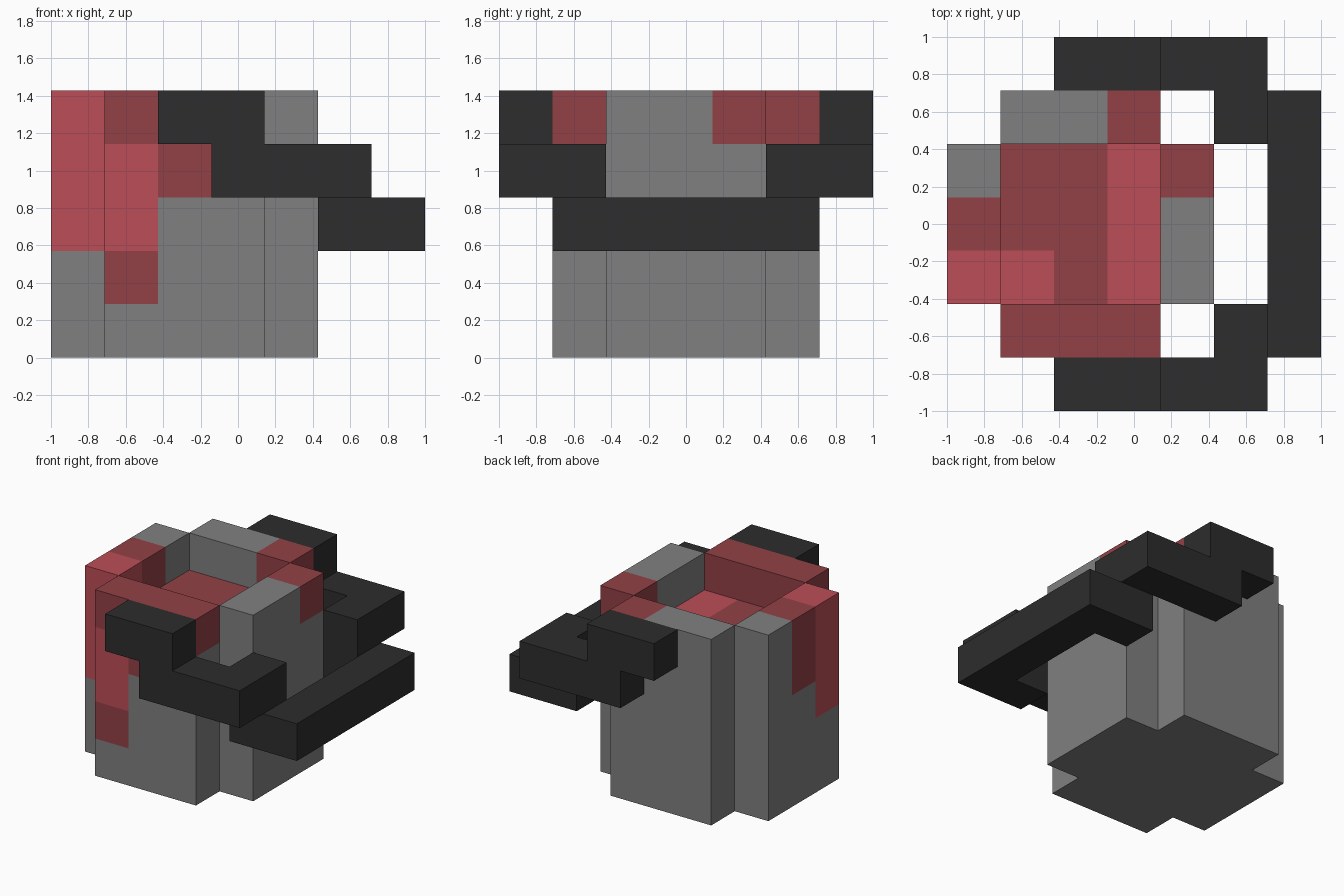
import bpy, bmesh, math
from mathutils import Vector

cube = bpy.data.objects.get("Cube")
if cube:
    bpy.data.objects.remove(cube, do_unlink=True)

U = 2 / 7                           # one block; the model fits a 7 x 7 x 5 grid
ORIGIN = Vector((-1, -1, 0))


def make_material(name, rgb):
    mat = bpy.data.materials.new(name)
    mat.use_nodes = True
    mat.diffuse_color = (*rgb, 1)
    mat.node_tree.nodes["Principled BSDF"].inputs["Base Color"].default_value = (*rgb, 1)
    return mat


GREY, BLACK, BRIGHT, DARK = range(4)
MATERIALS = [
    make_material("bucket grey", (0.216, 0.216, 0.216)),
    make_material("handle black", (0.026, 0.026, 0.026)),
    make_material("bright red", (0.50, 0.075, 0.095)),
    make_material("dark red", (0.29, 0.053, 0.061)),
]


def block(x, y, z):
    """Cells of a box given inclusive (first, last) ranges on each axis."""
    return {(i, j, k) for i in range(x[0], x[1] + 1)
            for j in range(y[0], y[1] + 1) for k in range(z[0], z[1] + 1)}


# Bucket: plus-shaped body with a sunken middle
inside = block((1, 3), (2, 4), (4, 4))
contents = block((1, 3), (2, 4), (3, 3))
bucket = block((1, 3), (1, 5), (0, 4)) | block((0, 4), (2, 4), (0, 4))
bucket -= inside | contents

# Handle: stepped arm on the front, mirrored to the back, joined by a bar
arm = (block((2, 3), (0, 0), (4, 4)) | block((3, 5), (0, 0), (3, 3))
       | block((5, 5), (1, 1), (2, 3)))
handle = arm | {(i, 6 - j, k) for i, j, k in arm} | block((6, 6), (1, 5), (2, 2))

# Red spills: later entries paint over earlier ones
SPILLS = [
    (contents, DARK),
    (block((3, 3), (2, 4), (3, 3)) | {(1, 2, 3)}, BRIGHT),
    (block((1, 3), (1, 1), (4, 4)), DARK),          # front rim
    (block((1, 1), (1, 1), (2, 3)), BRIGHT),        # front drip
    ({(1, 1, 1), (2, 1, 3)}, DARK),                 # drip ends
    (block((0, 0), (2, 2), (2, 4)), BRIGHT),        # side drips
    (block((0, 0), (3, 3), (3, 4)), DARK),
    ({(3, 5, 4), (4, 4, 4)}, DARK),                 # far rim spots
]
paint = {cell: colour for cells, colour in SPILLS for cell in cells}
solid = bucket | contents | handle


def build(name, cells, base):
    """Skin the cells with their exposed faces, one colour per cell."""
    bm = bmesh.new()
    for cell in sorted(cells):
        centre = ORIGIN + (Vector(cell) + Vector((0.5, 0.5, 0.5))) * U
        for axis in range(3):
            for sign in (-1, 1):
                near = list(cell)
                near[axis] += sign
                if tuple(near) in solid:
                    continue
                n, a, b = Vector(), Vector(), Vector()
                n[axis] = sign
                a[(axis + 1) % 3] = 1
                b[(axis + 2) % 3] = sign
                corners = [n - a - b, n + a - b, n + a + b, n - a + b]
                face = bm.faces.new([bm.verts.new(centre + c * U / 2) for c in corners])
                face.material_index = paint.get(cell, base)
    # Weld the blocks and merge flat areas of one colour
    bmesh.ops.remove_doubles(bm, verts=bm.verts[:], dist=0.001)
    bmesh.ops.dissolve_limit(bm, angle_limit=math.radians(1), verts=bm.verts[:],
                             edges=bm.edges[:], delimit={'MATERIAL'})
    mesh = bpy.data.meshes.new(name)
    bm.to_mesh(mesh)
    bm.free()
    for mat in MATERIALS:
        mesh.materials.append(mat)
    obj = bpy.data.objects.new(name, mesh)
    bpy.context.collection.objects.link(obj)
    return obj


build("bucket", bucket, GREY)
build("bucket_contents", contents, DARK)
build("handle", handle, BLACK)
